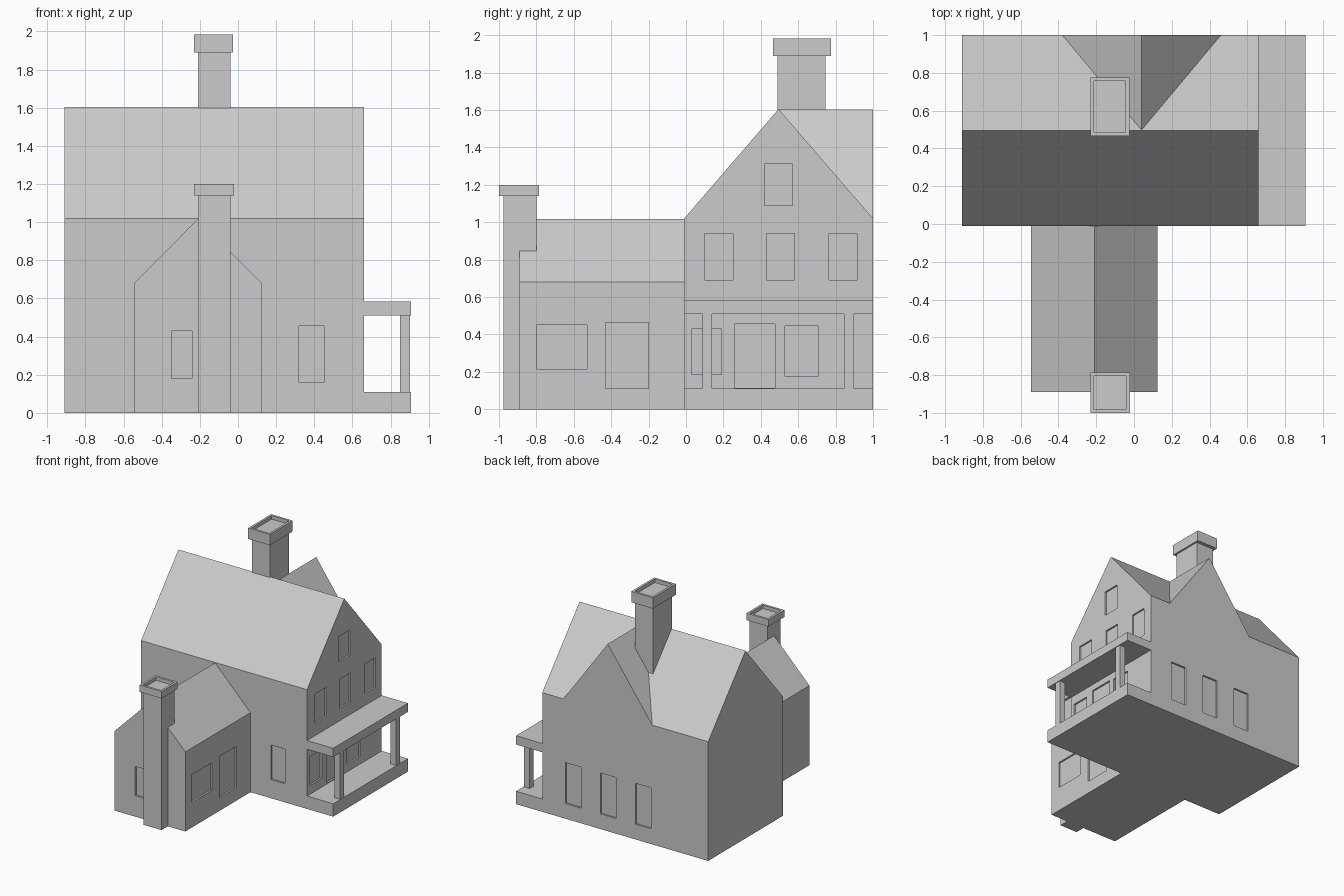
import bpy, bmesh
from mathutils import Vector

if "Cube" in bpy.data.objects:
    bpy.data.objects.remove(bpy.data.objects["Cube"])


def make_object(name, bm):
    bmesh.ops.recalc_face_normals(bm, faces=bm.faces)
    mesh = bpy.data.meshes.new(name)
    bm.to_mesh(mesh)
    bm.free()
    obj = bpy.data.objects.new(name, mesh)
    bpy.context.collection.objects.link(obj)
    return obj


def add_box(bm, x, y, z):
    verts = bmesh.ops.create_cube(bm, size=1)["verts"]
    for v in verts:
        v.co = Vector(r[0] if c < 0 else r[1] for c, r in zip(v.co, (x, y, z)))
    return verts


def box(name, x, y, z):
    bm = bmesh.new()
    add_box(bm, x, y, z)
    return make_object(name, bm)


def gable_block(name, axis, a, b, ends, base, eave, ridge):
    """House-shaped profile across a..b, extruded between the two ends."""
    mid = (a + b) / 2
    profile = [(a, base), (b, base), (b, eave), (mid, ridge), (a, eave)]
    bm = bmesh.new()
    place = (lambda u, e, z: (e, u, z)) if axis == "x" else (lambda u, e, z: (u, e, z))
    face = bm.faces.new([bm.verts.new(place(u, ends[0], z)) for u, z in profile])
    new = bmesh.ops.extrude_face_region(bm, geom=[face])["geom"]
    shift = Vector(place(0, ends[1] - ends[0], 0))
    bmesh.ops.translate(bm, vec=shift, verts=[g for g in new if isinstance(g, bmesh.types.BMVert)])
    return make_object(name, bm)


def combine(target, other, operation):
    mod = target.modifiers.new(operation, "BOOLEAN")
    mod.operation, mod.object, mod.solver = operation, other, "EXACT"
    bpy.context.view_layer.objects.active = target
    bpy.ops.object.modifier_apply(modifier=mod.name)
    bpy.data.objects.remove(other)


def chimney(name, x, y, z, cap_x, cap_y, cap_top):
    bm = bmesh.new()
    add_box(bm, x, y, z)
    # wider cap with a sunken flue
    cap = add_box(bm, cap_x, cap_y, (z[1], cap_top))
    bm.normal_update()
    top = [f for f in cap[0].link_faces[:] + [g for v in cap for g in v.link_faces]
           if all(abs(v.co.z - cap_top) < 1e-5 for v in f.verts)][0]
    bmesh.ops.inset_region(bm, faces=[top], thickness=0.027)
    new = bmesh.ops.extrude_face_region(bm, geom=[top])["geom"]
    bmesh.ops.delete(bm, geom=[top], context="FACES")
    bmesh.ops.translate(bm, vec=(0, 0, -0.03), verts=[g for g in new if isinstance(g, bmesh.types.BMVert)])
    return make_object(name, bm)


# main house with rear cross gable and front wing
house = gable_block("house", "x", -0.01, 1.0, (-0.91, 0.66), 0, 1.02, 1.605)
combine(house, gable_block("rear_gable", "y", -0.38, 0.46, (0.495, 1.0), 0.6, 1.02, 1.602), "UNION")
combine(house, gable_block("front_wing", "y", -0.545, 0.125, (-0.89, 0.05), 0, 0.68, 1.017), "UNION")

# recessed windows and doors: wall axis, wall position, inward sign, span, height
D = 0.015
openings = [
    ("x", 0.66, -1, (0.42, 0.57), (1.09, 1.31)),
    ("x", 0.66, -1, (0.03, 0.19), (0.185, 0.43)),
    ("x", 0.66, -1, (0.26, 0.475), (0.115, 0.455)),
    ("x", 0.66, -1, (0.53, 0.705), (0.175, 0.445)),
    ("x", 0.125, -1, (-0.80, -0.53), (0.215, 0.45)),
    ("x", 0.125, -1, (-0.43, -0.20), (0.11, 0.465)),
    ("y", -0.89, 1, (-0.35, -0.24), (0.18, 0.43)),
    ("y", -0.01, 1, (0.32, 0.45), (0.16, 0.455)),
]
openings += [("x", 0.66, -1, (y, y + 0.15), (0.69, 0.94)) for y in (0.10, 0.43, 0.765)]
openings += [("y", 1.0, -1, (x, x + 0.15), (0.13, 0.48)) for x in (0.29, -0.04, -0.37)]
bm = bmesh.new()
for axis, wall, sign, span, height in openings:
    depth = sorted((wall + sign * D, wall - sign * D))
    add_box(bm, *((depth, span) if axis == "x" else (span, depth)), height)
combine(house, make_object("opening_cutter", bm), "DIFFERENCE")

# chimneys
chimney("main_chimney", (-0.21, -0.04), (0.49, 0.745), (1.25, 1.89),
        (-0.23, -0.025), (0.465, 0.775), 1.983)
chimney("wing_chimney", (-0.21, -0.04), (-0.975, -0.80), (0, 1.14),
        (-0.23, -0.022), (-1.0, -0.785), 1.20)

# side porch
box("porch_floor", (0.66, 0.908), (-0.01, 1.0), (0, 0.11))
box("porch_roof", (0.66, 0.908), (-0.01, 1.0), (0.51, 0.585))
for label, y in (("front", 0.087), ("back", 0.845)):
    box(label + "_porch_post", (0.85, 0.903), (y, y + 0.053), (0.11, 0.51))
